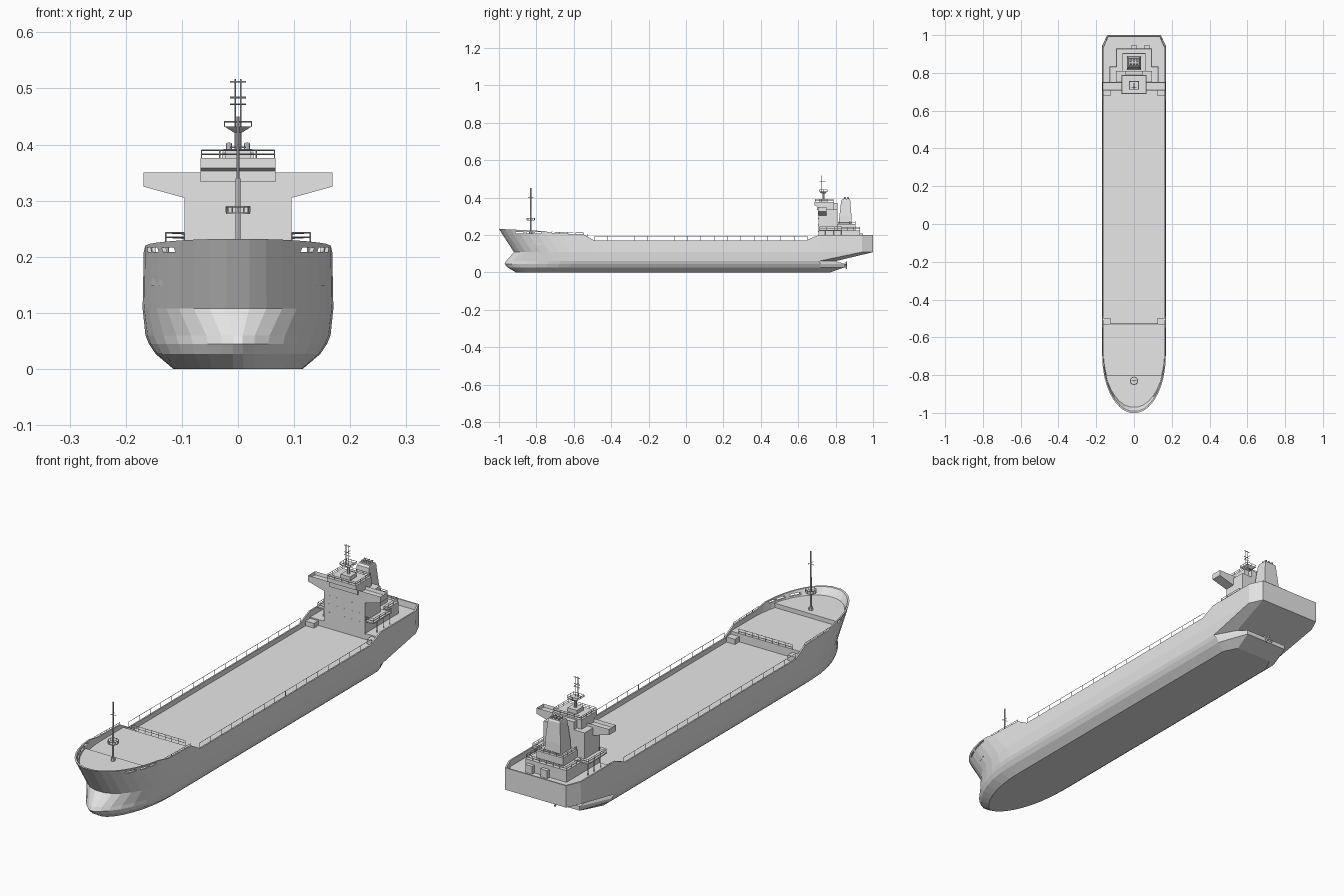
import bpy, bmesh, math
from mathutils import Vector

cube = bpy.data.objects.get("Cube")
if cube:
    bpy.data.objects.remove(cube, do_unlink=True)

grey = bpy.data.materials.new("plain grey")
grey.use_nodes = True
COLOUR = (0.8, 0.8, 0.8, 1)
grey.diffuse_color = COLOUR
grey.node_tree.nodes["Principled BSDF"].inputs["Base Color"].default_value = COLOUR


def finish(name, bm):
    bmesh.ops.recalc_face_normals(bm, faces=bm.faces)
    mesh = bpy.data.meshes.new(name)
    bm.to_mesh(mesh)
    bm.free()
    mesh.materials.append(grey)
    ob = bpy.data.objects.new(name, mesh)
    bpy.context.collection.objects.link(ob)
    return ob


def loft_mesh(loops):
    bm = bmesh.new()
    rings = [[bm.verts.new(p) for p in loop] for loop in loops]
    n = len(rings[0])
    for a, b in zip(rings, rings[1:]):
        for i in range(n):
            j = (i + 1) % n
            bm.faces.new((a[i], a[j], b[j], b[i]))
    bm.faces.new(rings[0])
    bm.faces.new(rings[-1])
    return bm


def loft(name, loops):
    return finish(name, loft_mesh(loops))


def rect(x, y0, y1, z, cx=0):
    return [(cx - x, y0, z), (cx + x, y0, z), (cx + x, y1, z), (cx - x, y1, z)]


def box(name, x, y0, y1, z0, z1, cx=0):
    return loft(name, [rect(x, y0, y1, z0, cx), rect(x, y0, y1, z1, cx)])


def bars(name, segments, r=0.0012, sides=4):
    """Thin straight bars joined into one object."""
    bm = bmesh.new()
    for a, b in segments:
        a, b = Vector(a), Vector(b)
        d = b - a
        new = bmesh.ops.create_cone(bm, cap_ends=True, segments=sides, radius1=r,
                                    radius2=r, depth=d.length)["verts"]
        rot = d.to_track_quat('Z', 'Y').to_matrix()
        for v in new:
            v.co = rot @ v.co + (a + b) / 2
    return finish(name, bm)


def rail(name, path, height, gap=0.035, mid=True):
    """Railing with posts along a path, on both sides of the ship."""
    segs = []
    for s in (1, -1):
        pts = [Vector((s * x, y, z)) for x, y, z in path]
        up = Vector((0, 0, height))
        for a, b in zip(pts, pts[1:]):
            segs.append((a + up, b + up))
            if mid:
                segs.append((a + up / 2, b + up / 2))
            n = max(1, round((b - a).length / gap))
            for i in range(n + 1):
                p = a.lerp(b, i / n)
                segs.append((p, p + up))
    return bars(name, segs)


SHEER = [(-1, .232), (-.76, .221), (-.7, .208), (-.55, .204), (-.49, .17),
         (.65, .17), (.71, .2), (1, .2)]


def sheer(y):
    for (y0, z0), (y1, z1) in zip(SHEER, SHEER[1:]):
        if y <= y1:
            return z0 + (z1 - z0) * (max(y, y0) - y0) / (y1 - y0)
    return SHEER[-1][1]


def bow(tip, length, w, p, end=math.pi / 2, n=9):
    """Half outline of the rounded bow."""
    start = 0.12
    out = []
    for i in range(n):
        t = start + (end - start) * i / (n - 1)
        out.append((w * math.sin(t) ** p, tip + length * (math.cos(start) - math.cos(t))))
    return out


def mirrored(half, z):
    pts = half + [(-x, y) for x, y in reversed(half)]
    return [(x, y, z(y) if callable(z) else z) for x, y in pts]


def waterline(z, w, tip, length, p, stern, end_w, chamfer):
    half = bow(tip, length, w, p)
    half += [(w, y) for y in (-.55, -.49, .64, .69 if stern < .9 else .71)]
    half += [(w, stern - chamfer), (end_w, stern)]
    return mirrored(half, z)


# Hull: lofted waterlines, rim, inner bulwark and main deck
hull = loft("hull", [
    waterline(0, .115, -.91, .30, 1.2, .77, .085, .06),
    waterline(.027, .147, -.955, .33, 1.3, .85, .10, .13),
    waterline(.045, .159, -.97, .36, 1.4, .85, .10, .13),
    waterline(.06, .165, -.962, .36, 1.4, .80, .115, .09),
    waterline(.108, .17, -.92, .30, 1, 1, .142, .06),
    waterline(sheer, .168, -1, .30, 1, 1, .142, .06),
    waterline(sheer, .162, -.991, .29, 1, .994, .138, .06),
    waterline(.15, .162, -.93, .28, 1, .99, .136, .06),
])

# Mooring slots through the bow bulwark
for i, (y0, y1) in enumerate([(-.912, -.87), (-.852, -.815), (-.808, -.775)]):
    cutter = box("slot_cutter_%d" % i, .3, y0, y1, .209, .217)
    cutter.hide_render = True
    cutter.hide_viewport = True
    cutter.display_type = 'WIRE'
    mod = hull.modifiers.new("slot", 'BOOLEAN')
    mod.operation = 'DIFFERENCE'
    mod.solver = 'EXACT'
    mod.object = cutter


# Raised decks
def fore_block(name, y_end, z0, tip0, z1, tip1):
    loops = []
    for z, tip in ((z0, tip0), (z1, tip1)):
        length = -.70 - tip
        end = math.acos(max(0, math.cos(.12) - (y_end - tip) / length))
        half = bow(tip, length, .163, 1, end)
        half.append((half[-1][0], y_end))
        loops.append(mirrored(half, z))
    return loft(name, loops)


fore_block("forecastle_deck", -.53, .149, -.93, .185, -.958)
fore_block("bow_deck", -.8, .184, -.957, .203, -.972)
aft = [(.164, .71), (.164, .935), (.139, .995)]
loft("stern_deck", [mirrored(aft, .149), mirrored(aft, .175)])
for s, side in ((1, "left"), (-1, "right")):
    box("fore_step_" + side, .02, -.532, -.5, .149, .172, s * .143)
    box("aft_step_" + side, .02, .68, .712, .149, .17, s * .143)

# Deck railings
rail("main_rail", [(.165, -.49, .168), (.165, .65, .168)], .024, .0715, False)
rail("forecastle_rail", [(.165, -.72, .207), (.165, -.55, .203)], .009, .04, False)
rail("break_rail", [(0, -.528, .185), (.125, -.528, .185)], .02, .03)

# Accommodation tiers and tower
box("lower_house", .095, .71, .93, .17, .224)
box("boat_deck", .13, .712, .835, .222, .227)
box("middle_house", .062, .80, .905, .22, .258)
box("tower", .095, .708, .81, .17, .337)
bars("deck_posts", [((s * .125, y, .17), (s * .125, y, .224))
                    for s in (1, -1) for y in (.745, .79, .83)], .002)
rail("boat_deck_rail", [(.096, .714, .227), (.129, .714, .227), (.129, .833, .227),
                        (.094, .833, .225), (.094, .928, .225), (0, .928, .225)], .016)
rail("middle_rail", [(.061, .815, .258), (.061, .904, .258), (0, .904, .258)], .014)
for cx in (0, .07):
    box("stern_locker", .016, .925, .945, .17, .208, cx)

# Bridge wings with sunken walkway
profile = [(.095, .305), (.168, .325), (.168, .35), (-.168, .35), (-.168, .325), (-.095, .305)]
bm = loft_mesh([[(x, y, z) for x, z in profile] for y in (.706, .752)])
bmesh.ops.recalc_face_normals(bm, faces=bm.faces)
top = [f for f in bm.faces if f.normal.z > .9]
bmesh.ops.inset_region(bm, faces=top, thickness=.004, depth=-.013)
finish("bridge_wings", bm)

# Wheelhouse with raked windows
house = [(.700, .333), (.700, .353), (.687, .358), (.687, .376), (.79, .376), (.79, .333)]
loft("wheelhouse", [[(x, y, z) for y, z in house] for x in (-.067, .067)])
box("wheelhouse_back", .045, .785, .81, .333, .37)
rail("wheelhouse_rail", [(0, .69, .376), (.065, .69, .376), (.065, .788, .376),
                         (0, .788, .376)], .014, .03)

# Small portholes on the tower front
for row in (.215, .25, .285):
    for cx in (-.07, -.035, 0, .035, .07):
        box("porthole", .003, .7065, .709, row, row + .006, cx)

# Funnel with exhaust pipes
loft("funnel", [rect(.038, .815, .888, .22), rect(.036, .82, .885, .30),
                rect(.028, .83, .878, .385), rect(.026, .838, .874, .392)])
bars("exhaust_pipes", [((x, y, .385), (x, y + .006, .402))
                       for x in (-.016, 0, .016) for y in (.845, .862)], .005, 8)

# Radar mast
Y = .735
box("radar_base", .022, Y - .022, Y + .022, .376, .392)
bars("radar_pole", [((0, Y, .39), (0, Y, .43))], .006, 8)
loft("radar_platform", [rect(.008, Y - .01, Y + .01, .422), rect(.024, Y - .024, Y + .022, .432)])
rail("radar_rail", [(0, Y - .023, .432), (.024, Y - .023, .432), (.024, Y + .021, .432),
                    (0, Y + .021, .432)], .009, .024, False)
bars("radar_aerials", [((s * .005, Y - .01, .43), (s * .005, Y - .01, .517)) for s in (1, -1)]
     + [((-.014, Y - .01, z), (.014, Y - .01, z)) for z in (.472, .484, .512)]
     + [((0, Y - .022, .484), (0, Y + .012, .484))], .0014)

# Foremast with lookout platform
M = -.83
bars("foremast", [((0, M, .2), (0, M, .34))], .0045, 8)
bars("foremast_top", [((0, M, .34), (0, M, .45))], .0028, 8)
bars("foremast_foot", [((0, M, .2), (0, M, .215))], .009, 8)
bars("foremast_platform", [((0, M, .276), (0, M, .279))], .021, 12)
ring = [(.021 * math.sin(i * math.pi / 6), M - .021 * math.cos(i * math.pi / 6), .279)
        for i in range(7)]
rail("foremast_rail", ring, .01, .011, False)
bars("foremast_yard", [((-.014, M, .395), (.014, M, .395)), ((0, M - .014, .4), (0, M + .014, .4))])

# Propeller and rudder under the stern
bars("propeller_shaft", [((0, .83, .038), (0, .862, .038))], .006, 8)
bars("propeller_blades", [((0, .858, .038), (.026 * math.cos(a), .858, .038 + .02 * math.sin(a)))
                          for a in (.4, 1.97, 3.54, 5.11)], .004)
